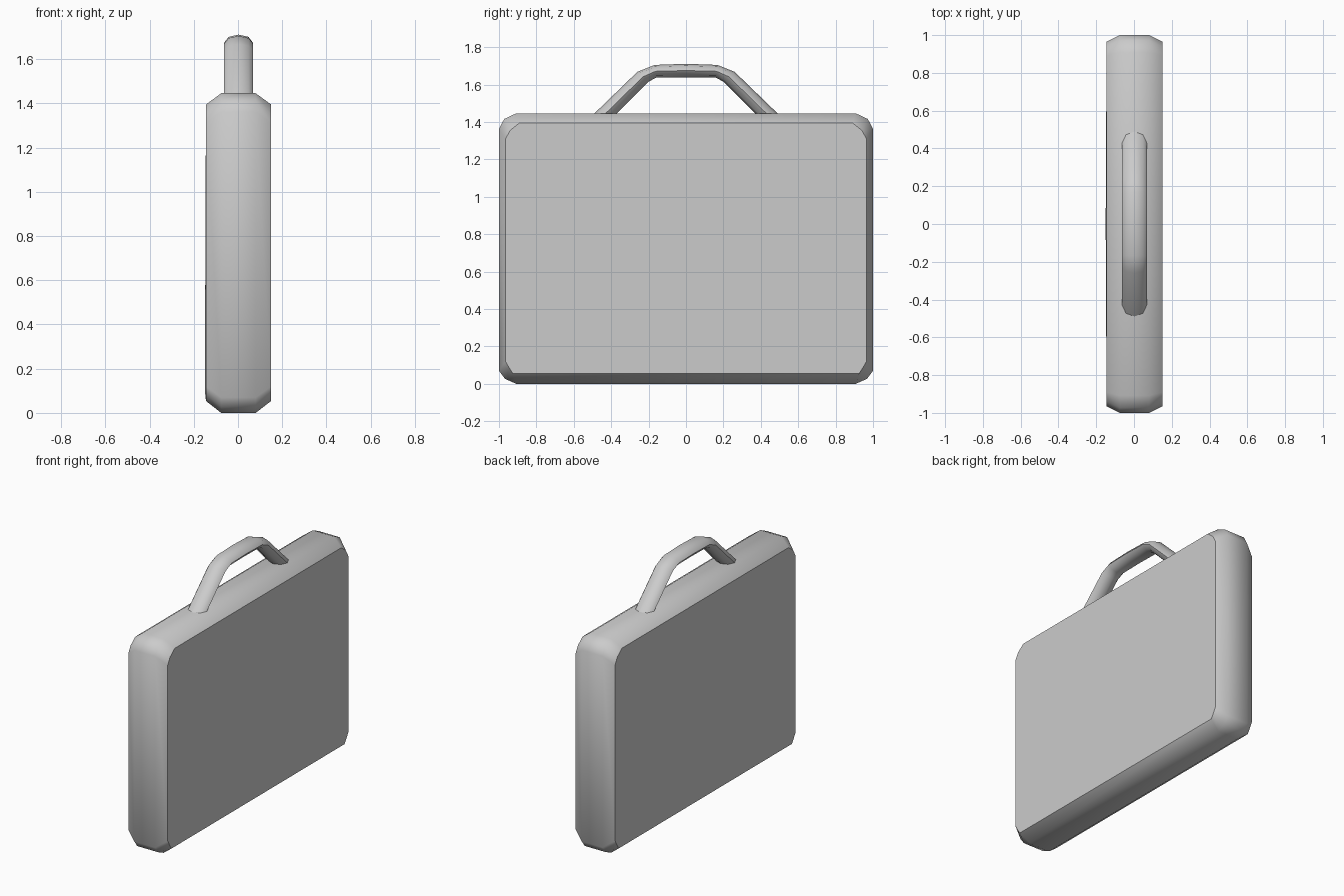
import bpy, bmesh, math

if "Cube" in bpy.data.objects:
    bpy.data.objects.remove(bpy.data.objects["Cube"])


def finish(bm, name):
    bmesh.ops.recalc_face_normals(bm, faces=bm.faces[:])
    mesh = bpy.data.meshes.new(name)
    bm.to_mesh(mesh)
    bm.free()
    ob = bpy.data.objects.new(name, mesh)
    bpy.context.collection.objects.link(ob)
    bpy.ops.object.select_all(action='DESELECT')
    bpy.context.view_layer.objects.active = ob
    ob.select_set(True)
    bpy.ops.object.shade_smooth_by_angle(angle=math.radians(42))
    return ob


def bridge(bm, a, b):
    n = len(a)
    for i in range(n):
        j = (i + 1) % n
        bm.faces.new((a[i], a[j], b[j], b[i]))


def mirrored(half):
    # close a right-hand (y, z) outline with its left-hand mirror image
    return half + [(-y, z) for y, z in reversed(half)]


# Case body: four matching outlines stacked along x
rim = mirrored([(0.908, 0), (0.968, 0.027), (1, 0.07),
                (1, 1.363), (0.972, 1.416), (0.908, 1.446)])
panel = mirrored([(0.925, 0.054), (0.945, 0.085), (0.965, 0.12),
                  (0.965, 1.31), (0.94, 1.355), (0.89, 1.395)])
bm = bmesh.new()
rings = [[bm.verts.new((x, y, z)) for y, z in outline]
         for x, outline in ((-0.145, panel), (-0.076, rim), (0.08, rim), (0.15, panel))]
for a, b in zip(rings, rings[1:]):
    bridge(bm, a, b)
bm.faces.new(rings[-1])
# the left panel bulges very slightly towards a low centre point
apex = bm.verts.new((-0.15, 0, 0.1))
for i, v in enumerate(rings[0]):
    bm.faces.new((v, rings[0][(i + 1) % len(rings[0])], apex))
finish(bm, "case_body")

# Handle: eight-sided section swept between an outer and an inner arch
section = [(0, 1), (0.045, 0.72), (0.065, 0), (0.045, -0.72),
           (0, -1), (-0.045, -0.72), (-0.065, 0), (-0.045, 0.72)]
half = [((0.54, 1.397), (0.42, 1.397)),
        ((0.26, 1.668), (0.2, 1.615)),
        ((0.168, 1.705), (0.16, 1.637))]
arch = half + [((0, 1.711), (0, 1.639))]
arch += [((-o[0], o[1]), (-i[0], i[1])) for o, i in reversed(half)]
bm = bmesh.new()
rings = []
for (oy, oz), (iy, iz) in arch:
    rings.append([bm.verts.new((0.0025 + s,
                                (oy + iy) / 2 + t * (oy - iy) / 2,
                                (oz + iz) / 2 + t * (oz - iz) / 2))
                  for s, t in section])
for a, b in zip(rings, rings[1:]):
    bridge(bm, a, b)
bm.faces.new(rings[0])
bm.faces.new(rings[-1])
finish(bm, "carry_handle")
